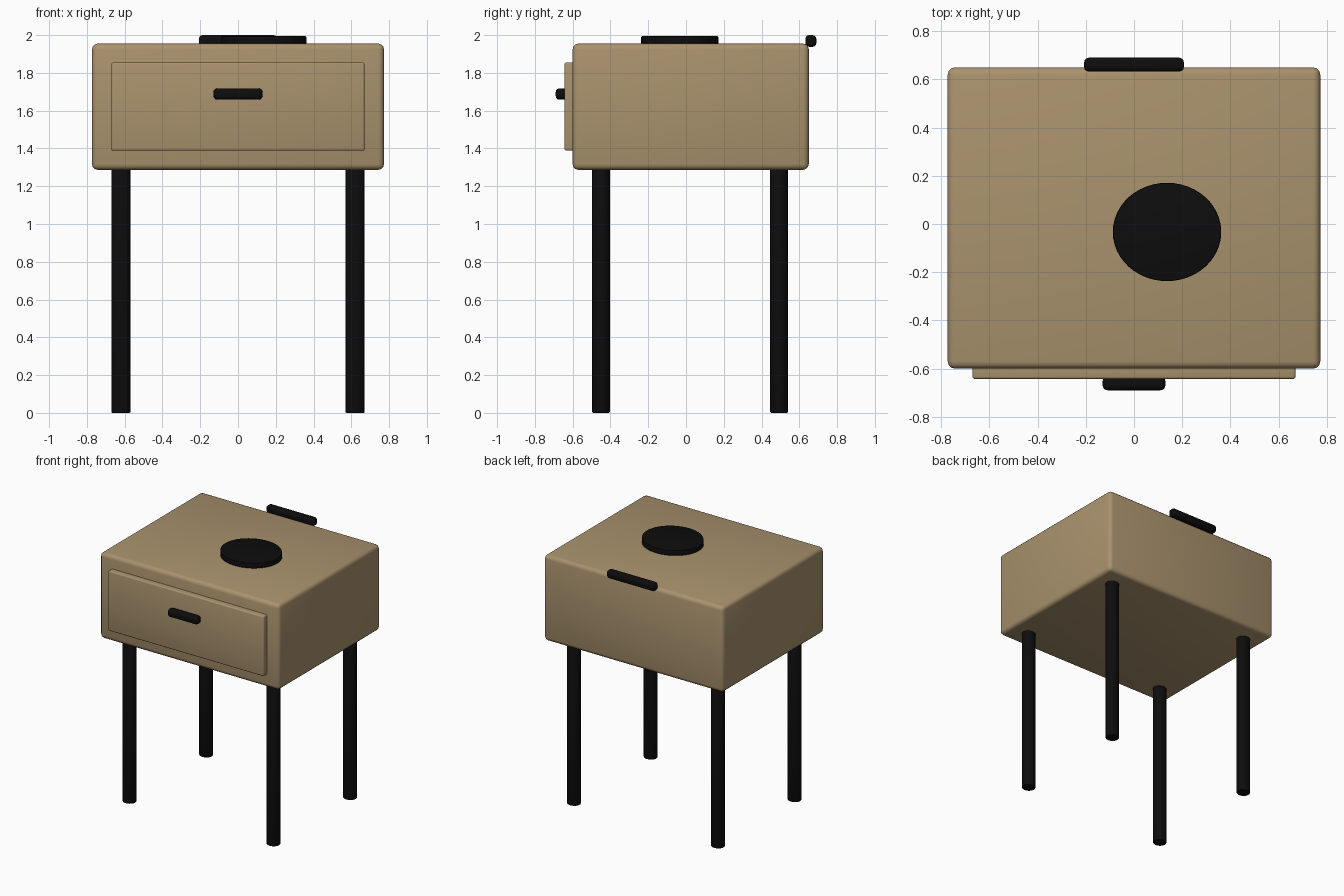
import bpy, math

cube = bpy.data.objects.get("Cube")
if cube:
    bpy.data.objects.remove(cube, do_unlink=True)


def material(name, color, roughness):
    mat = bpy.data.materials.new(name)
    mat.use_nodes = True
    mat.diffuse_color = color
    shader = next(n for n in mat.node_tree.nodes if n.type == 'BSDF_PRINCIPLED')
    shader.inputs["Base Color"].default_value = color
    shader.inputs["Roughness"].default_value = roughness
    return mat


wood = material("light wood", (0.40, 0.29, 0.155, 1), 0.6)
black = material("matte black", (0.004, 0.004, 0.004, 1), 0.5)


def finish(obj, name, mat, bevel, segments):
    """Name, colour, round and smooth the active part."""
    obj.name = obj.data.name = name
    obj.data.materials.append(mat)
    bpy.ops.object.transform_apply(location=False, rotation=False, scale=True)
    mod = obj.modifiers.new("rounded edges", 'BEVEL')
    mod.width, mod.segments = bevel, segments
    mod.limit_method = 'ANGLE'
    mod.angle_limit = math.radians(40)
    bpy.ops.object.modifier_apply(modifier=mod.name)
    bpy.ops.object.shade_smooth_by_angle(angle=math.radians(35))
    return obj


def box(name, low, high, mat, bevel, segments=3):
    center = [(a + b) / 2 for a, b in zip(low, high)]
    bpy.ops.mesh.primitive_cube_add(size=1, location=center)
    obj = bpy.context.object
    obj.scale = [b - a for a, b in zip(low, high)]
    return finish(obj, name, mat, bevel, segments)


def cylinder(name, center, radii, bottom, top, mat, bevel, sides):
    bpy.ops.mesh.primitive_cylinder_add(
        vertices=sides, radius=1, depth=1,
        location=(*center, (bottom + top) / 2))
    obj = bpy.context.object
    obj.scale = (*radii, top - bottom)
    return finish(obj, name, mat, bevel, 2)


# Cabinet and drawer
box("cabinet", (-0.773, -0.6, 1.287), (0.773, 0.65, 1.955), wood, 0.03)
box("drawer_front", (-0.67, -0.643, 1.388), (0.67, -0.56, 1.855), wood, 0.01)

# Pulls and rear bar
box("drawer_handle", (-0.13, -0.69, 1.658), (0.13, -0.63, 1.718), black, 0.02)
box("rear_bar", (-0.207, 0.632, 1.938), (0.207, 0.69, 2.0), black, 0.02)

# Round pad on the top
cylinder("top_pad", (0.137, -0.033), (0.225, 0.204), 1.94, 1.995, black, 0.006, 48)

# Legs
for depth, y in (("front", -0.45), ("back", 0.493)):
    for side, x in (("left", 0.62), ("right", -0.62)):
        cylinder(f"{depth}_{side}_leg", (x, y), (0.051, 0.047), 0, 1.3, black, 0.006, 32)
